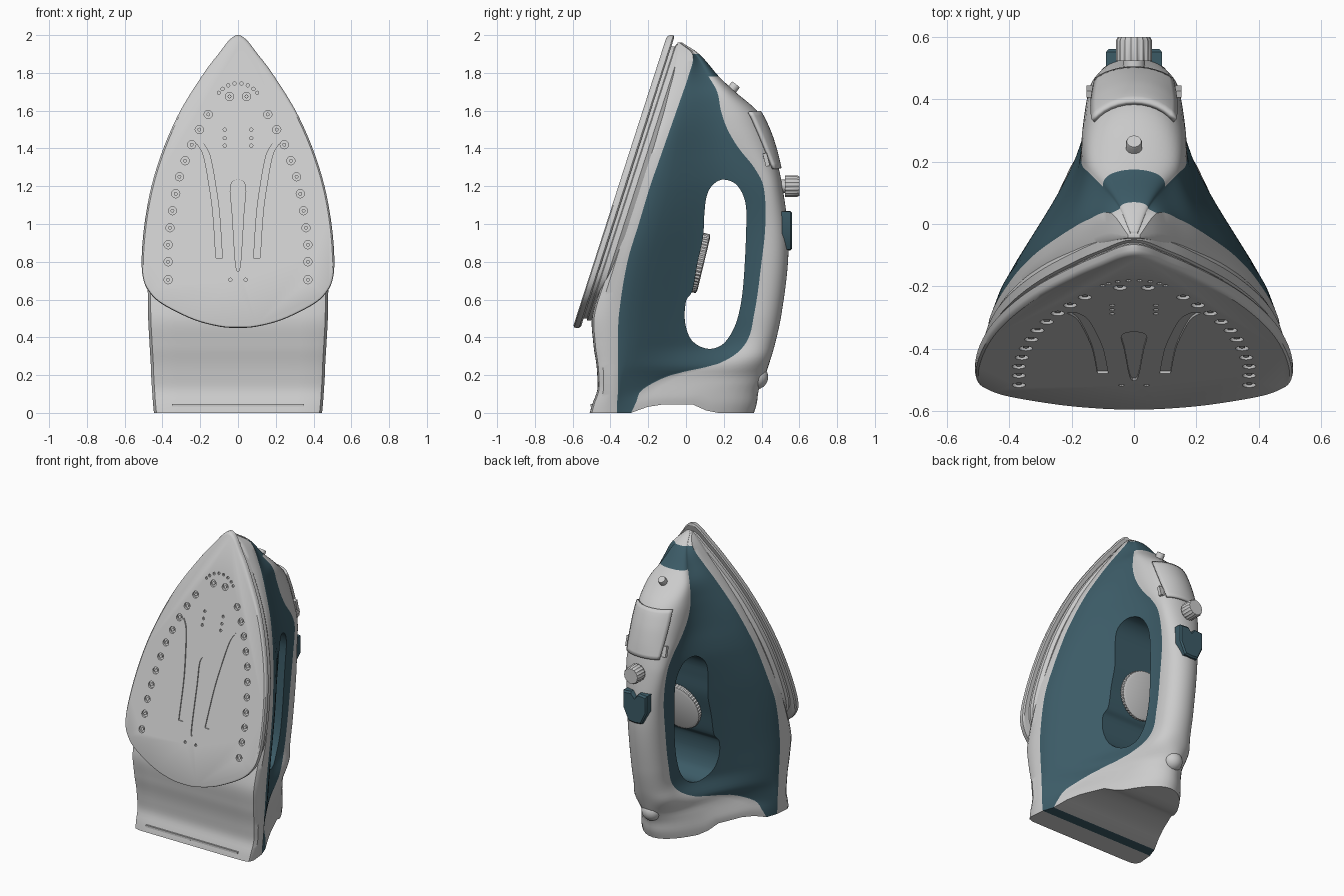
import bpy, bmesh, math
from mathutils import Vector

if "Cube" in bpy.data.objects:
    bpy.data.objects.remove(bpy.data.objects["Cube"])


def material(name, rgb=None):
    m = bpy.data.materials.new(name)
    if rgb:
        m.diffuse_color = (*rgb, 1)
    return m


GREY, TEAL = material("grey"), material("teal", (0.045, 0.105, 0.135))


def sstep(a, b, v):
    t = min(1, max(0, (v - a) / (b - a)))
    return t * t * (3 - 2 * t)


def finish(name, bm, mats, angle=35):
    bmesh.ops.recalc_face_normals(bm, faces=bm.faces)
    me = bpy.data.meshes.new(name)
    bm.to_mesh(me)
    bm.free()
    for m in mats:
        me.materials.append(m)
    ob = bpy.data.objects.new(name, me)
    bpy.context.collection.objects.link(ob)
    smooth(ob, angle)
    return ob


def smooth(ob, angle=35):
    bpy.ops.object.select_all(action='DESELECT')
    ob.select_set(True)
    bpy.context.view_layer.objects.active = ob
    bpy.ops.object.shade_smooth_by_angle(angle=math.radians(angle))


def loft(name, solids, mats=(GREY,), index=0):
    """Each solid is a list of closed rings, skinned and capped."""
    bm = bmesh.new()
    for rings in solids:
        rows = [[bm.verts.new(p) for p in r] for r in rings]
        n = len(rows[0])
        for a, b in zip(rows, rows[1:]):
            for i in range(n):
                bm.faces.new((a[i], a[(i + 1) % n], b[(i + 1) % n], b[i]))
        bm.faces.new(rows[0])
        bm.faces.new(rows[-1])
    for f in bm.faces:
        f.material_index = index
    return finish(name, bm, mats)


def cut(ob, cutter):
    mod = ob.modifiers.new("cut", 'BOOLEAN')
    mod.object, mod.operation, mod.solver = cutter, 'DIFFERENCE', 'EXACT'
    cutter.hide_render = True
    bpy.context.view_layer.objects.active = ob
    bpy.ops.object.modifier_apply(modifier=mod.name)
    bpy.data.objects.remove(cutter)
    smooth(ob)


def spline(pts, steps=6, closed=True):
    n, out = len(pts), []
    get = (lambda i: Vector(pts[i % n])) if closed else (lambda i: Vector(pts[min(n - 1, max(0, i))]))
    for i in range(n if closed else n - 1):
        a, b, c, d = (get(i + k) for k in (-1, 0, 1, 2))
        for s in range(steps):
            t = s / steps
            out.append(0.5 * (2 * b + (c - a) * t + (2 * a - 5 * b + 4 * c - d) * t ** 2 + (3 * b - a - 3 * c + d) * t ** 3))
    return out if closed else out + [Vector(pts[-1])]


def knob(name, loc, axis, r, depth, flutes, mat=GREY, groove=0.93):
    q = Vector(axis).to_track_quat('Z', 'Y')
    n = flutes * 2
    rings = []
    for h, k in ((-0.5, 1), (0.35, 1), (0.5, 0.9)):
        rings.append([Vector(loc) + q @ Vector((
            r * k * (groove if i % 2 else 1) * math.cos(math.tau * i / n),
            r * k * (groove if i % 2 else 1) * math.sin(math.tau * i / n), h * depth)) for i in range(n)])
    return loft(name, [rings], (mat,))


# Body: z, front y, skirt seam y, handle seam y, back y, skirt width, handle width
KEYS = [
    (0, -.51, -.365, -.29, .36, .445, .41), (.05, -.495, -.365, -.265, .375, .45, .395),
    (.12, -.47, -.36, -.23, .385, .455, .36), (.2, -.47, -.36, -.08, .42, .46, .28),
    (.26, -.475, -.36, .17, .44, .462, .19), (.36, -.49, -.36, .31, .47, .468, .13),
    (.52, -.495, -.355, .36, .505, .476, .12), (.8, -.40, -.31, .4, .54, .475, .12),
    (1.0, -.335, -.25, .42, .537, .45, .125), (1.2, -.27, -.19, .41, .51, .41, .145),
    (1.3, -.235, -.155, .36, .49, .383, .155), (1.4, -.205, -.12, .28, .465, .35, .165),
    (1.5, -.17, -.085, .22, .43, .31, .17), (1.6, -.14, -.05, .185, .375, .26, .165),
    (1.7, -.11, -.015, .165, .26, .205, .145), (1.78, -.085, .012, .12, .175, .155, .10),
    (1.9, -.055, .035, .05, .07, .075, .045), (1.96, -.045, -.035, -.03, -.02, .02, .012)]


def key_values(z):
    i = max(k for k in range(len(KEYS) - 1) if KEYS[k][0] <= z + 1e-9)
    a, b = KEYS[i], KEYS[i + 1]
    p, q = KEYS[max(0, i - 1)], KEYS[min(len(KEYS) - 1, i + 2)]
    h = b[0] - a[0]
    t = (z - a[0]) / h
    out = []
    for k in range(1, 7):
        m0 = (b[k] - p[k]) / (b[0] - p[0]) * h
        m1 = (q[k] - a[k]) / (q[0] - a[0]) * h
        out.append((2*t**3 - 3*t*t + 1) * a[k] + (t**3 - 2*t*t + t) * m0 + (3*t*t - 2*t**3) * b[k] + (t**3 - t*t) * m1)
    return out


SKIRT = [(0, 0), (.35, 0), (.7, 0), (.9, .01), (.97, .08), (1, .3), (.99, .65), (.98, 1)]


def section(z):
    yf, ys, yt, yb, ws, wt = key_values(z)
    b = sstep(.18, .36, z)
    pts = [(u * ws, yf + v * (ys - yf)) for u, v in SKIRT]
    lin = 1 - b + .5 * sstep(1.3, 1.7, z)
    for i in range(1, 13):
        f = i / 12
        g = lin * (1 - f) + (1 - lin) * (1 - sstep(0, 1, f ** .75))
        pts.append((wt + (.98 * ws - wt) * g, ys + f * (yt - ys)))
    for i in range(1, 13):
        f = math.sin(math.pi / 2 * i / 12)
        w = (1 - .67 * (1 - b) * f) * math.sqrt(max(0, 1 - f ** (8 - 5.4 * b)))
        pts.append((0 if i == 12 else wt * w, yt + f * (yb - yt)))
    out = []
    for x, y in pts:
        lift = .045 * sstep(-.3, -.15, y) * (1 - sstep(.08, .12, y)) * max(0, 1 - z / .15)
        out.append((x, y, z + lift))
    return out


def flip(p):
    return (-p[0], p[1], p[2])


bm = bmesh.new()
rows = []
for k in range(99):
    right = section(k * .02)
    N = len(right) - 1
    ring = right + [flip(right[j]) for j in range(N - 1, 0, -1)]
    rows.append([bm.verts.new(p) for p in ring])
n = 2 * N


def column_material(j, z):
    j = j if j < N else n - 1 - j
    if j < 7 or z > 1.9:
        return 0
    return 1 if j < 19 or z > 1.78 else 0


for k in range(98):
    for i in range(n):
        f = bm.faces.new((rows[k][i], rows[k][(i + 1) % n], rows[k + 1][(i + 1) % n], rows[k + 1][i]))
        f.material_index = column_material(i, k * .02 + .01)
for r, z in ((rows[0], 0), (rows[-1], 1.96)):
    for j in range(N):
        f = bm.faces.new(list(dict.fromkeys((r[j], r[j + 1], r[(n - j - 1) % n], r[(n - j) % n]))))
        f.material_index = column_material(j, z)
body = finish("body", bm, (GREY, TEAL))

# Finger opening through the handle
hole = spline([(.11, 1.15), (.145, 1.21), (.2, 1.235), (.27, 1.205), (.315, 1.11), (.318, .95), (.305, .7),
               (.285, .55), (.25, .44), (.19, .36), (.11, .34), (.03, .385), (-.005, .48), (.0, .59),
               (.035, .65), (.06, .79), (.09, .93), (.097, 1.05)])
cut(body, loft("finger_cutter", [[[(s, p.x, p.y) for p in hole] for s in (-.7, .7)]], (GREY, TEAL), 1))


# Soleplate, with y following the tilted face
def on_plate(x, z, d=0):
    return (x, -.6 + (z - .45) * .3226 + d, z)


half = [(.045, 1.975), (.1, 1.905), (.18, 1.8), (.305, 1.6), (.395, 1.4), (.458, 1.2), (.495, 1.0), (.51, .82),
        (.502, .71), (.47, .64), (.4, .575), (.24, .495), (.1, .457)]
outline = spline([(0, 2)] + half + [(0, .45)] + [(-x, z) for x, z in reversed(half)])


def plate_ring(scale, d):
    return [on_plate(p.x * scale, 1.15 + (p.y - 1.15) * scale, d) for p in outline]


plate = loft("soleplate", [[plate_ring(.98, 0), plate_ring(.995, .006), plate_ring(1, .016),
                            plate_ring(1, .034), plate_ring(.985, .042)]])
loft("skirt_base", [[plate_ring(.93, .03), plate_ring(.93, .06), plate_ring(.945, .065), plate_ring(.945, .095),
                     plate_ring(.91, .12)]])


# Steam vents and grooves cut into the soleplate
def sunk(pts, depth=.014):
    return [[on_plate(x, z, d) for x, z in pts] for d in (-.02, depth)]


def disc(x, z, r, m=12):
    return [(x + r * math.cos(math.tau * i / m), z + r * math.sin(math.tau * i / m)) for i in range(m)]


vents = [(.37, .705), (.37, .8), (.37, .89), (.36, .98), (.347, 1.07), (.33, 1.16), (.31, 1.25), (.28, 1.335),
         (.245, 1.42), (.205, 1.5), (.158, 1.58), (.045, 1.675)]
dots = [(.07, 1.415), (.07, 1.455), (.07, 1.5), (.04, .705)]
dots += [(.12 * math.sin(a), 1.635 + .11 * math.cos(a)) for a in (.15, .45, .75, 1.0)]
path = spline([(.2, 1.425), (.165, 1.36), (.135, 1.2), (.115, 1.05), (.1, .82)], 5, False)
groove = [(p.x + .017, p.y) for p in path] + [(p.x - .017, p.y) for p in reversed(path)]
drop = [(p.x, p.y) for p in spline([(0, 1.235), (.04, 1.2), (.03, 1.05), (.014, .8), (0, .75),
                                    (-.014, .8), (-.03, 1.05), (-.04, 1.2)], 4)]
cuts = [sunk(drop, .008)]
for s in (-1, 1):
    cuts += [sunk(disc(s * x, z, .022)) for x, z in vents] + [sunk(disc(s * x, z, .009, 8)) for x, z in dots]
    cuts.append(sunk([(s * x, z) for x, z in groove], .008))
cut(plate, loft("vent_cutter", cuts))
# Raised centre of each vent
loft("vent_cores", [sunk(disc(s * x, z, .01))[1:] + [[on_plate(*p, .004) for p in disc(s * x, z, .01)]]
                    for x, z in vents for s in (-1, 1)])

# Temperature dial, steam knob, spray nozzle
knob("temperature_dial", (0, .075, .793), (0, .972, -.235), .16, .04, 48, groove=.97)
knob("steam_knob_stem", (0, .52, 1.2), (0, 1, 0), .035, .08, 16, groove=1)
knob("steam_knob", (0, .562, 1.2), (0, 1, 0), .058, .076, 18)
knob("spray_nozzle", (0, .25, 1.72), (0, .62, .78), .026, .05, 12, groove=1)

# Slider button with a notched top
shape = [(0, 1.035), (.03, 1.07), (.09, 1.065), (.09, .95), (.05, .865), (0, .86),
         (-.05, .865), (-.09, .95), (-.09, 1.065), (-.03, 1.07)]
loft("slider_button", [[[(x * k, y, .96 + (z - .96) * k) for x, z in shape]
                        for y, k in ((.5, 1), (.552, 1), (.562, .9))]], (TEAL,))

# Water lid following the handle surface
bm = bmesh.new()
grid = []
for k in range(14):
    s = section(1.29 + k * .023)[25:]
    strip = s + [flip(p) for p in reversed(s[:-1])]
    grid.append([bm.verts.new((x * 1.03, y + .006, z + .004)) for x, y, z in strip])
for a, b in zip(grid, grid[1:]):
    for i in range(len(a) - 1):
        bm.faces.new((a[i], a[i + 1], b[i + 1], b[i]))
lid = finish("water_lid", bm, (GREY,))
lid.modifiers.new("thickness", 'SOLIDIFY').thickness = .016
lid.modifiers["thickness"].offset = 0


# Lid tabs and heel ridge
def box(name, loc, dims, tilt=0):
    bpy.ops.mesh.primitive_cube_add(size=1, location=loc, rotation=(tilt, 0, 0))
    ob = bpy.context.object
    ob.name, ob.scale = name, dims
    ob.modifiers.new("bevel", 'BEVEL').width = .005


for s in (-1, 1):
    box("lid_tab", (s * .135, .425, 1.34), (.035, .022, .07), .25)
box("heel_ridge", (0, -.497, .04), (.7, .018, .014))

# Cord boss at the back of the heel
bpy.ops.mesh.primitive_uv_sphere_add(segments=32, ring_count=16, radius=.065, location=(0, .37, .19))
bpy.context.object.name = "cord_boss"
smooth(bpy.context.object)

for m in bpy.data.materials:
    if m.users and not m.is_grease_pencil:
        m.use_nodes = True
        m.node_tree.nodes["Principled BSDF"].inputs["Base Color"].default_value = m.diffuse_color
